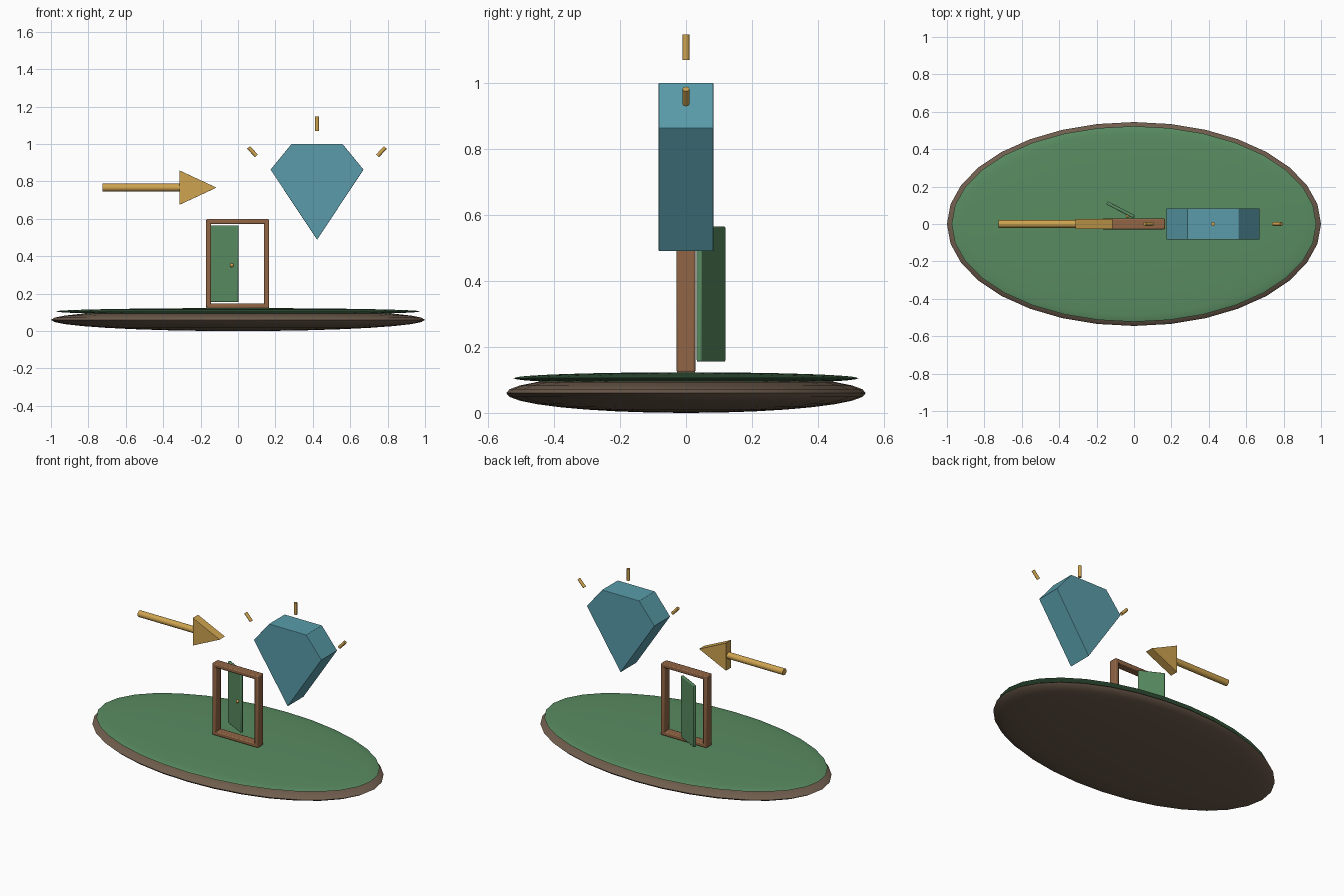
import bpy
from math import radians, pi

if "Cube" in bpy.data.objects:
    bpy.data.objects.remove(bpy.data.objects["Cube"])


def material(name, rgb):
    m = bpy.data.materials.new(name)
    m.diffuse_color = (*rgb, 1)
    m.use_nodes = True
    m.node_tree.nodes["Principled BSDF"].inputs["Base Color"].default_value = m.diffuse_color
    return m


GREEN = material("green", (0.10, 0.26, 0.12))
SOIL = material("soil", (0.16, 0.11, 0.075))
WOOD = material("wood", (0.28, 0.13, 0.06))
GOLD = material("gold", (0.62, 0.37, 0.08))
BLUE = material("blue", (0.10, 0.33, 0.40))


def finish(name, mat, bevel=0, smooth=True):
    o = bpy.context.object
    o.name = name
    o.data.materials.append(mat)
    bpy.ops.object.transform_apply(location=False, rotation=False, scale=True)
    if bevel:
        b = o.modifiers.new("bevel", 'BEVEL')
        b.width, b.segments = bevel, 2
    if smooth:
        bpy.ops.object.shade_smooth_by_angle(angle=radians(35))
    return o


def ellipsoid(name, loc, radii, mat, seg=32, rings=16):
    bpy.ops.mesh.primitive_uv_sphere_add(segments=seg, ring_count=rings, location=loc)
    bpy.context.object.scale = radii
    return finish(name, mat)


def box(name, loc, size, mat, bevel, rz=0):
    bpy.ops.mesh.primitive_cube_add(size=1, location=loc, rotation=(0, 0, rz))
    bpy.context.object.scale = size
    return finish(name, mat, bevel)


def rod(name, loc, radius, length, mat, tilt=0, verts=12):
    bpy.ops.mesh.primitive_cylinder_add(vertices=verts, radius=radius, depth=length,
                                        location=loc, rotation=(0, tilt, 0))
    return finish(name, mat)


def prism(name, profile, half, mat, bevel):
    # front-facing (x, z) outline, clockwise, extruded along y
    n = len(profile)
    verts = [(x, y, z) for y in (-half, half) for x, z in profile]
    faces = [tuple(reversed(range(n))), tuple(range(n, 2 * n))]
    faces = [tuple(reversed(f)) for f in faces]
    faces += [(i, n + i, n + (i + 1) % n, (i + 1) % n)[::-1] for i in range(n)]
    faces = [f[::-1] for f in faces]
    me = bpy.data.meshes.new(name)
    me.from_pydata(verts, [], faces)
    o = bpy.data.objects.new(name, me)
    bpy.context.collection.objects.link(o)
    bpy.ops.object.select_all(action='DESELECT')
    o.select_set(True)
    bpy.context.view_layer.objects.active = o
    bpy.ops.object.mode_set(mode='EDIT')
    bpy.ops.mesh.select_all(action='SELECT')
    bpy.ops.mesh.normals_make_consistent(inside=False)
    bpy.ops.object.mode_set(mode='OBJECT')
    return finish(name, mat, bevel, smooth=False)


# island: soil lens with a thin grass lens on top
ellipsoid("island_soil", (0, 0, 0.06), (1.0, 0.545, 0.06), SOIL)
ellipsoid("island_grass", (0, 0, 0.105), (0.975, 0.523, 0.018), GREEN)

# door frame
for side, x in (("left", -0.157), ("right", 0.153)):
    box(f"frame_post_{side}", (x, 0, 0.36), (0.027, 0.057, 0.475), WOOD, 0.006)
for part, z in (("top", 0.585), ("bottom", 0.135)):
    box(f"frame_rail_{part}", (-0.002, 0, z), (0.336, 0.057, 0.027), WOOD, 0.006)

# half-open door and knob
box("door", (-0.072, 0.076, 0.36), (0.165, 0.018, 0.41), GREEN, 0.005, radians(-27))
ellipsoid("door_knob", (-0.033, 0.044, 0.352), (0.011, 0.011, 0.011), GOLD, 12, 8)

# floating arrow
rod("arrow_shaft", (-0.518, 0, 0.767), 0.021, 0.412, GOLD, pi / 2, 16)
prism("arrow_head", [(-0.313, 0.859), (-0.115, 0.767), (-0.313, 0.675)], 0.028, GOLD, 0.001)

# floating gem
prism("gem", [(0.286, 1.0), (0.559, 1.0), (0.671, 0.863), (0.423, 0.489), (0.174, 0.863)],
      0.083, BLUE, 0.002)

# sparkle rays above the gem
rod("ray_middle", (0.423, 0, 1.108), 0.0105, 0.078, GOLD)
rod("ray_left", (0.0775, 0, 0.959), 0.0105, 0.062, GOLD, radians(-43))
rod("ray_right", (0.767, 0, 0.959), 0.0105, 0.062, GOLD, radians(43))
